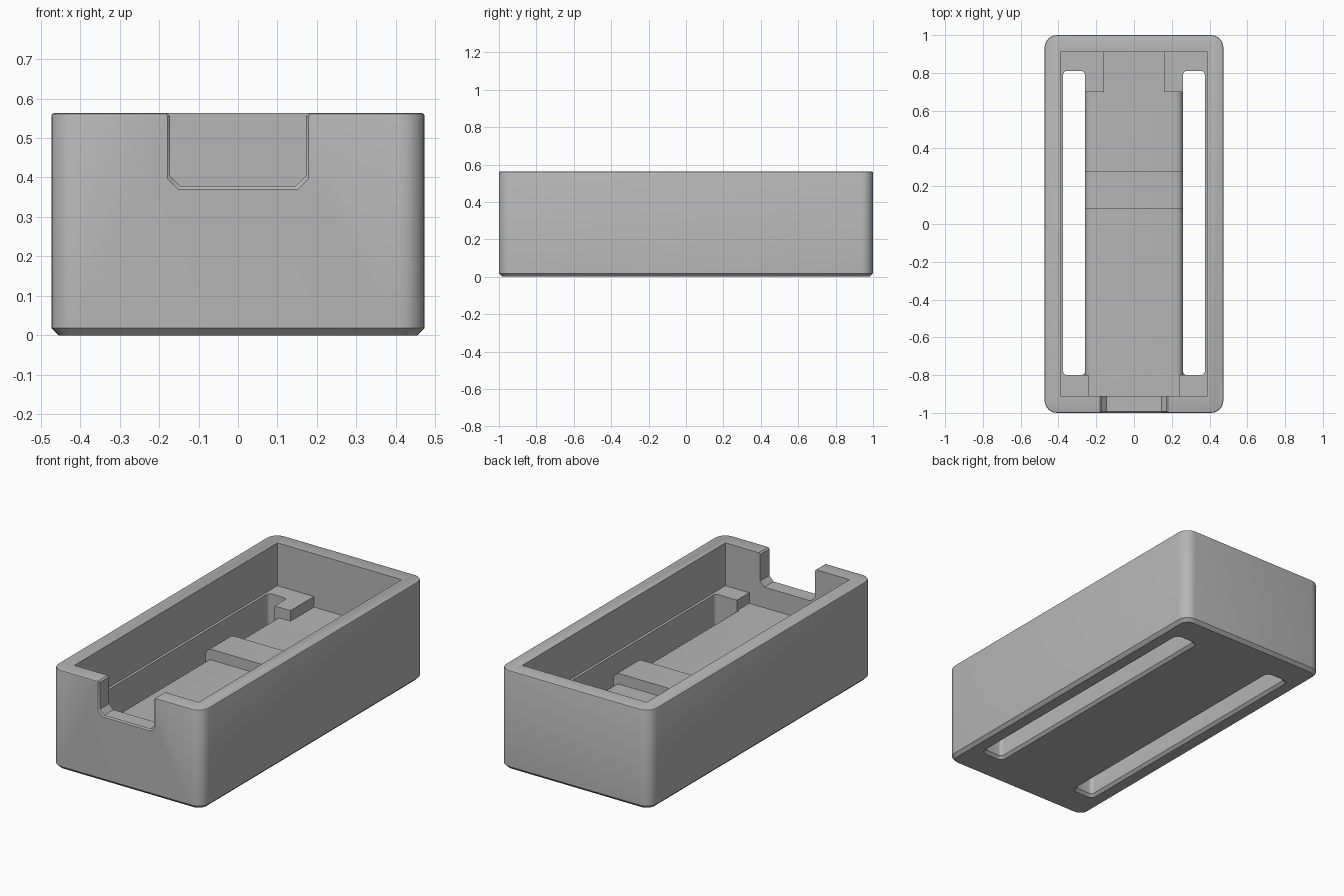
import bpy, bmesh, math

if "Cube" in bpy.data.objects:
    bpy.data.objects.remove(bpy.data.objects["Cube"], do_unlink=True)

# Main levels and sizes
HALF_X, HALF_Y, TOP = 0.473, 1.0, 0.563
LEDGE, BED = 0.32, 0.26
CAV_X, CAV_Y = 0.39, 0.91
BED_X, SLOT_X = 0.26, 0.375
SLOT_FRONT, SLOT_BACK = -0.80, 0.81

grey = bpy.data.materials.new("plain grey")
grey.use_nodes = True
colour = (0.47, 0.47, 0.47, 1)
grey.diffuse_color = colour
grey.node_tree.nodes["Principled BSDF"].inputs["Base Color"].default_value = colour


def loft(name, rings):
    """Closed solid through rings of equal point count."""
    bm = bmesh.new()
    loops = [[bm.verts.new(p) for p in ring] for ring in rings]
    n = len(loops[0])
    for a, b in zip(loops, loops[1:]):
        for i in range(n):
            bm.faces.new((a[i], a[(i + 1) % n], b[(i + 1) % n], b[i]))
    bm.faces.new(loops[0])
    bm.faces.new(loops[-1])
    bmesh.ops.recalc_face_normals(bm, faces=bm.faces)
    mesh = bpy.data.meshes.new(name)
    bm.to_mesh(mesh)
    bm.free()
    mesh.materials.append(grey)
    obj = bpy.data.objects.new(name, mesh)
    bpy.context.collection.objects.link(obj)
    return obj


def round_rect(x0, x1, y0, y1, r, z, inset=0, steps=6):
    """Rounded rectangle at height z, moved inwards by inset."""
    ring = []
    corners = ((x1 - r, y1 - r), (x0 + r, y1 - r), (x0 + r, y0 + r), (x1 - r, y0 + r))
    for k, (cx, cy) in enumerate(corners):
        for i in range(steps + 1):
            a = math.pi / 2 * (k + i / steps)
            ring.append((cx + (r - inset) * math.cos(a), cy + (r - inset) * math.sin(a), z))
    return ring


def box(name, x0, x1, y0, y1, z0, z1):
    return loft(name, [[(x0, y0, z), (x1, y0, z), (x1, y1, z), (x0, y1, z)] for z in (z0, z1)])


def bed_cutter(name, y0, y1, top, r=0.04, steps=5):
    """Space above the centre bed, leaving its long edges rounded."""
    half = [(0.27, 0.45), (0.27, top - r)]
    for i in range(steps + 1):
        a = math.pi / 2 * i / steps
        half.append((BED_X - r + r * math.cos(a), top - r + r * math.sin(a)))
    profile = half + [(-x, z) for x, z in reversed(half)]
    return loft(name, [[(x, y, z) for x, z in profile] for y in (y0, y1)])


def notch_ring(y, grow):
    """Front notch outline with chamfered lower corners and flared top."""
    w, floor, c = 0.172 + grow, 0.377 - grow, 0.027
    half = [(w + 0.058, TOP + 0.05), (w + 0.008, TOP), (w, TOP - 0.008), (w, floor + c), (w - c, floor)]
    return [(x, y, z) for x, z in half + [(-x, z) for x, z in reversed(half)]]


# Outer block with chamfered base and softened rim
outline = (-HALF_X, HALF_X, -HALF_Y, HALF_Y, 0.065)
body = loft("tray_body", [
    round_rect(*outline, 0, 0.018),
    round_rect(*outline, 0.018),
    round_rect(*outline, TOP - 0.007),
    round_rect(*outline, TOP - 0.002, 0.002),
    round_rect(*outline, TOP, 0.007),
])

# Main cavity down to the ledge
cutters = [box("cavity", -CAV_X, CAV_X, -CAV_Y, CAV_Y, LEDGE, TOP + 0.1)]

# Long through slots with a flared opening underneath
for side in (-1, 1):
    x0, x1 = sorted((side * BED_X, side * SLOT_X))
    slot = (x0, x1, SLOT_FRONT, SLOT_BACK, 0.02)
    cutters.append(loft("slot", [
        round_rect(*slot, -0.01, -0.025),
        round_rect(*slot, 0.015),
        round_rect(*slot, 0.45),
    ]))

# Bed in front of the ridge, the ridge itself and the bed behind it
cutters.append(bed_cutter("front_bed", SLOT_FRONT, 0.08, BED))
cutters.append(bed_cutter("ridge", 0.08, 0.28, LEDGE))
cutters.append(bed_cutter("back_bed", 0.28, 0.70, BED))

# Channels between the corner supports
cutters.append(box("front_channel", -0.24, 0.24, -CAV_Y, -0.75, BED, 0.44))
cutters.append(box("back_channel", -0.16, 0.16, 0.65, CAV_Y, BED, 0.44))

# Notch through the front wall
cutters.append(loft("notch", [
    notch_ring(-1.01, 0.017),
    notch_ring(-0.993, 0),
    notch_ring(-0.85, 0),
]))

# Carve everything out of the block
bpy.ops.object.select_all(action="DESELECT")
bpy.context.view_layer.objects.active = body
body.select_set(True)
for cutter in cutters:
    cutter.hide_render = True
    mod = body.modifiers.new(cutter.name, "BOOLEAN")
    mod.operation = "DIFFERENCE"
    mod.solver = "EXACT"
    mod.object = cutter
    bpy.ops.object.modifier_apply(modifier=mod.name)
    bpy.data.objects.remove(cutter, do_unlink=True)

bpy.ops.object.shade_smooth_by_angle(angle=math.radians(30))
